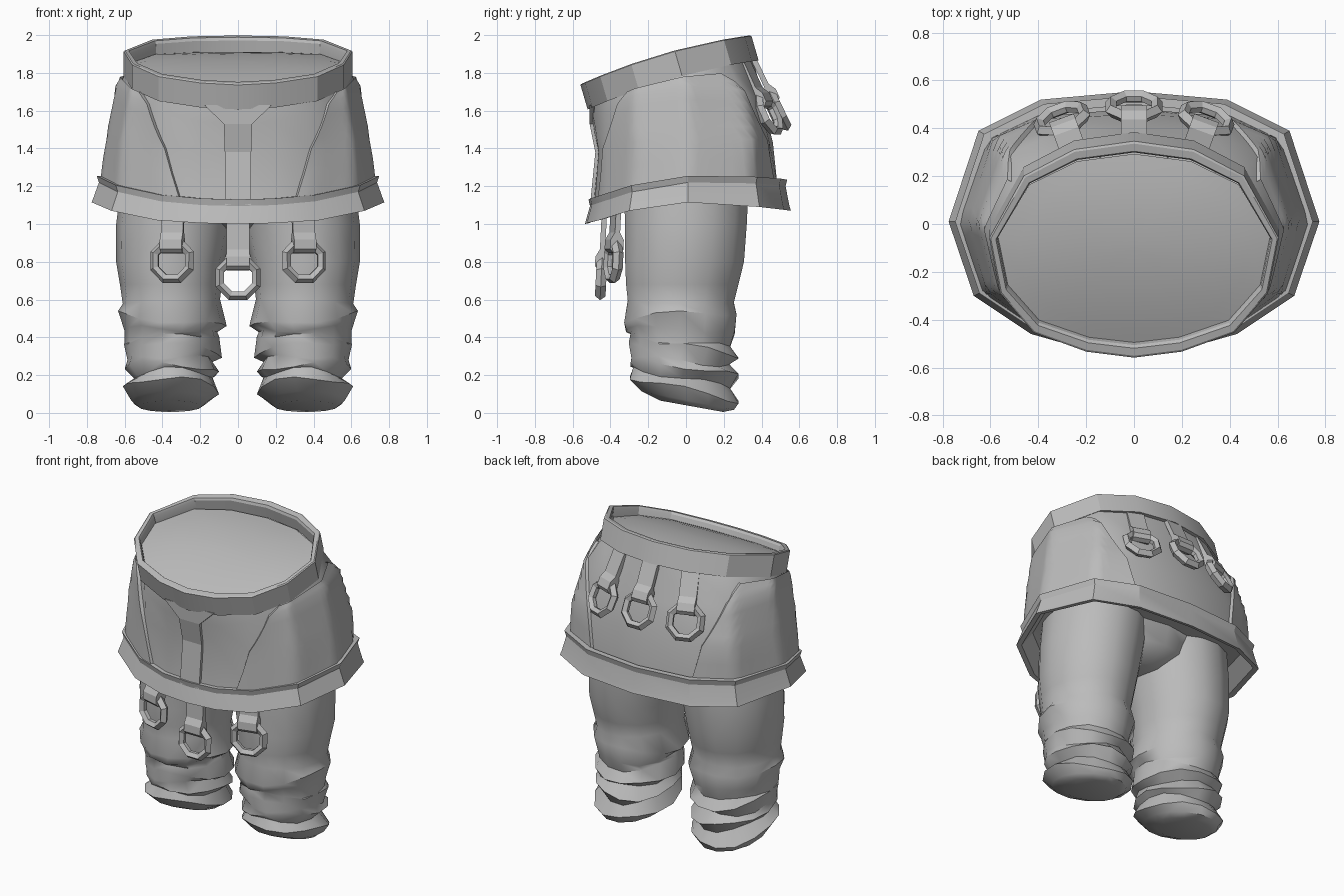
import bpy, bmesh, math
from mathutils import Vector, Matrix

if "Cube" in bpy.data.objects:
    bpy.data.objects.remove(bpy.data.objects["Cube"])

grey = bpy.data.materials.new("cloth_grey")
grey.diffuse_color = (0.5, 0.5, 0.5, 1)
grey.use_nodes = True
grey.node_tree.nodes["Principled BSDF"].inputs["Base Color"].default_value = grey.diffuse_color


def finish(name, bm, smooth=None):
    bmesh.ops.recalc_face_normals(bm, faces=bm.faces)
    me = bpy.data.meshes.new(name)
    bm.to_mesh(me)
    bm.free()
    me.materials.append(grey)
    ob = bpy.data.objects.new(name, me)
    bpy.context.collection.objects.link(ob)
    if smooth:
        bpy.ops.object.select_all(action='DESELECT')
        ob.select_set(True)
        bpy.context.view_layer.objects.active = ob
        bpy.ops.object.shade_smooth_by_angle(angle=math.radians(smooth))
    return ob


def loft(bm, rows, closed=True, cap_end=False, cap_start=False):
    vs = [[bm.verts.new(p) for p in r] for r in rows]
    n = len(vs[0])
    for a, b in zip(vs, vs[1:]):
        for i in range(n if closed else n - 1):
            j = (i + 1) % n
            bm.faces.new((a[i], a[j], b[j], b[i]))
    if cap_end:
        bm.faces.new(vs[-1])
    if cap_start:
        bm.faces.new(vs[0])


def full(half):
    """Half outline, front to back, mirrored to a closed loop."""
    return half + [(-x, y, z) for x, y, z in reversed(half[1:-1])]


def scaled(half, s, dz=0):
    return [(x * s, y * s, z + dz) for x, y, z in half]


def with_z(xy, zs):
    return [(x, y, z) for (x, y), z in zip(xy, zs)]


# Tilted waistband outline, slightly arched over the hips
BELT = [(0, -.56), (.2, -.535), (.42, -.455), (.56, -.29),
        (.605, -.06), (.46, .2), (.25, .31), (0, .345)]


def belt_row(s, drop):
    """Outline shrunk by s (twice as much along y) and moved down the tilted axis."""
    out = []
    for x, y in BELT:
        y2 = -.11 + (y + .11) * (2 * s - 1)
        z = 1.74 + .288 * (y2 + .56) + .035 * (1 - ((y + .11) / .455) ** 2)
        out.append((x * s, y2 + .28 * drop, z - .96 * drop))
    return out


bm = bmesh.new()
loft(bm, [full(belt_row(s, d)) for s, d in
          [(.95, .13), (1, .14), (1.0, .005), (.99, 0), (.955, 0), (.945, .015), (.94, .09)]])
finish("waistband", bm, 25)


# Domed lining closing the waist: steep at the front, level at the back
def lining_row(s):
    out = []
    for x, y in BELT:
        x, y = x * s, -.1 + (y + .1) * s * .93
        out.append((x, y, 1.91 - .36 * min(0, y - .25) ** 2 - .03 * (x / .6) ** 4))
    return out


bm = bmesh.new()
loft(bm, [full(lining_row(s)) for s in (.95, .8, .6, .4, .2, .05)], cap_end=True)
finish("waist_lining", bm, 60)

# Skirt rows from waist to hem
HEM = [(0, -.535), (.2, -.525), (.43, -.46), (.67, -.3),
       (.775, .01), (.65, .39), (.39, .52), (0, .555)]
Z_TOP = [1.13, 1.135, 1.155, 1.205, 1.255, 1.25, 1.24, 1.235]
Z_LOW = [1.0, 1.005, 1.02, 1.07, 1.115, 1.09, 1.075, 1.07]
shoulder = with_z([(0, -.495), (.19, -.485), (.38, -.43), (.56, -.27),
                   (.632, 0), (.525, .29), (.32, .385), (0, .41)],
                  [1.53, 1.54, 1.59, 1.68, 1.73, 1.71, 1.66, 1.64])
middle = with_z([(0, -.465), (.19, -.462), (.38, -.425), (.6, -.27),
                 (.68, .005), (.575, .345), (.35, .44), (0, .46)],
                [1.38, 1.385, 1.4, 1.43, 1.45, 1.45, 1.44, 1.43])
lower = with_z([(x * .92, y * (.92 if y < 0 else .87)) for x, y in HEM],
               [z - .02 for z in Z_TOP])
SKIRT = [belt_row(.975, .11), shoulder, middle, lower]

bm = bmesh.new()
loft(bm, [full(r) for r in SKIRT])
finish("skirt", bm, 40)


def skirt_point(u, v, out=0.0):
    """Point on the right half: u along the outline 0..7, v down the rows 0..3."""
    i, k = min(int(u), 6), min(int(v), 2)
    a, b = (Vector(SKIRT[r][i]).lerp(Vector(SKIRT[r][i + 1]), u - i) for r in (k, k + 1))
    p = a.lerp(b, v - k)
    d = Vector((p.x, p.y * 1.6, 0)).normalized()
    return p + d * out


# Hem band with a small upper lip and a closed underside
bm = bmesh.new()
top, low = with_z(HEM, Z_TOP), with_z(HEM, Z_LOW)
loft(bm, [full(r) for r in [
    scaled(top, .90), scaled(top, .965), scaled(top, .95, -.035), scaled(low, .985, .03),
    scaled(low, 1), scaled(low, .955, .005), scaled(low, .86, .1), scaled(low, .3, .12)]],
    cap_end=True)
finish("hem", bm, 20)

# Raised side panels; front and back edges slant down the skirt
FRONT_EDGE = [2.9, 2.5, 2.0, 1.55]
BACK_EDGE = [4.5, 5.1, 5.75, 6.0]


def edge_at(table, v):
    k = min(int(v), 2)
    return table[k] + (table[k + 1] - table[k]) * (v - k)


for side, label in ((1, "right"), (-1, "left")):
    bm = bmesh.new()
    outer = []
    for v in (.4, .7, 1, 1.25, 1.5, 1.75, 2, 2.5, 3):
        f, b = edge_at(FRONT_EDGE, v), edge_at(BACK_EDGE, v)
        us = [f + (b - f) * k / 24 for k in range(25)]
        row = [skirt_point(f, v, -.01)] + [skirt_point(u, v, .019) for u in us]
        row.append(skirt_point(b, v, -.01))
        outer.append([(p.x * side, p.y, p.z) for p in row])
    loft(bm, outer, closed=False)
    finish("side_panel_" + label, bm, 40)

# Front placket, flaring towards the waistband
bm = bmesh.new()
rows = []
for z, w, y in ((1.63, .18, -.497), (1.53, .075, -.495), (1.38, .07, -.465), (1.1, .07, -.493)):
    rows.append([(-w, y + .03, z), (-w, y - .015, z), (w, y - .015, z), (w, y + .03, z)])
loft(bm, rows, cap_end=True, cap_start=True)
finish("front_placket", bm)

# Trouser legs: z, inner x, outer x, front y, back y, slope along y, slope along x
LEG = [(1.2, .0, .62, -.34, .34, 0, 0), (1.0, .03, .645, -.33, .33, 0, 0),
       (.8, .07, .645, -.33, .315, 0, 0), (.68, .085, .625, -.325, .285, 0, 0),
       (.59, .095, .61, -.315, .26, -.02, -.05), (.5, .06, .635, -.335, .275, .05, .1),
       (.43, .11, .6, -.325, .265, -.05, .05), (.385, .1, .6, -.30, .24, -.1, -.05),
       (.33, .085, .605, -.31, .285, -.12, .1), (.275, .135, .585, -.295, .235, -.1, 0),
       (.225, .1, .6, -.30, .285, -.12, .08), (.185, .135, .55, -.285, .24, -.18, 0),
       (.12, .10, .61, -.305, .285, -.22, .03), (.065, .155, .565, -.24, .26, -.2, 0),
       (.035, .19, .53, -.14, .2, -.18, 0)]
N = 14
for side, label in ((1, "right"), (-1, "left")):
    bm = bmesh.new()
    rows = []
    for k, (z, x0, x1, y0, y1, sy, sx) in enumerate(LEG):
        row = []
        for i in range(N):
            a = 2 * math.pi * i / N
            dx, dy = (x1 - x0) / 2 * math.cos(a), (y1 - y0) / 2 * math.sin(a)
            ripple = .014 * math.sin(3 * a + 1.7 * k) if 4 < k < 13 else 0
            row.append((side * ((x0 + x1) / 2 + dx), (y0 + y1) / 2 + dy,
                        z + sy * dy + sx * dx + ripple))
        rows.append(row)
    loft(bm, rows, cap_end=True)
    finish("trouser_leg_" + label, bm, 40)

# Crotch joining the two legs under the skirt
bm = bmesh.new()
loft(bm, [[(w * x, d * y, z) for x, y in ((-1, -.8), (0, -1), (1, -.8), (1, .8), (0, 1), (-1, .8))]
          for z, w, d in ((1.2, .34, .33), (1.06, .26, .29), (.98, .12, .16))], cap_end=True)
finish("crotch", bm, 60)


def strap_and_ring(name, top, length, yaw=0.0, tilt=0.0, width=.06):
    """Strap hanging from top, looped round an octagonal ring."""
    mat = Matrix.Translation(top) @ Matrix.Rotation(yaw, 4, 'Z') @ Matrix.Rotation(tilt, 4, 'X')
    L = -length
    prof = [(-.014, 0), (-.014, L + .11), (-.036, L + .07), (-.036, L + .02), (-.015, L),
            (.015, L), (.036, L + .02), (.036, L + .07), (.014, L + .11), (.014, 0)]
    bm = bmesh.new()
    loft(bm, [[mat @ Vector((x, y, z)) for y, z in prof] for x in (-width, width)],
         cap_end=True, cap_start=True)
    finish(name + "_strap", bm)
    bm = bmesh.new()
    rows = []
    for i in range(8):
        a = math.pi / 4 * (i + .5)
        rows.append([mat @ Vector((r * math.cos(a), y, L - .04 + r * math.sin(a)))
                     for r, y in ((.128, 0), (.106, -.028), (.08, -.012),
                                  (.08, .012), (.106, .028))])
    loft(bm, rows + rows[:1])
    finish(name + "_ring", bm)


# Straps below the front hem
strap_and_ring("front_centre", (0, -.43, 1.1), .345, tilt=-.05)
for s, label in ((1, "right"), (-1, "left")):
    strap_and_ring("front_" + label, (s * .345, -.37, 1.1), .255, yaw=s * .25, tilt=-.05)

# Straps below the back of the waistband
strap_and_ring("back_centre", (0, .355, 1.88), .27, tilt=.45, width=.055)
for s, label in ((1, "right"), (-1, "left")):
    strap_and_ring("back_" + label, (s * .255, .31, 1.86), .27, yaw=-s * .35, tilt=.45, width=.055)
